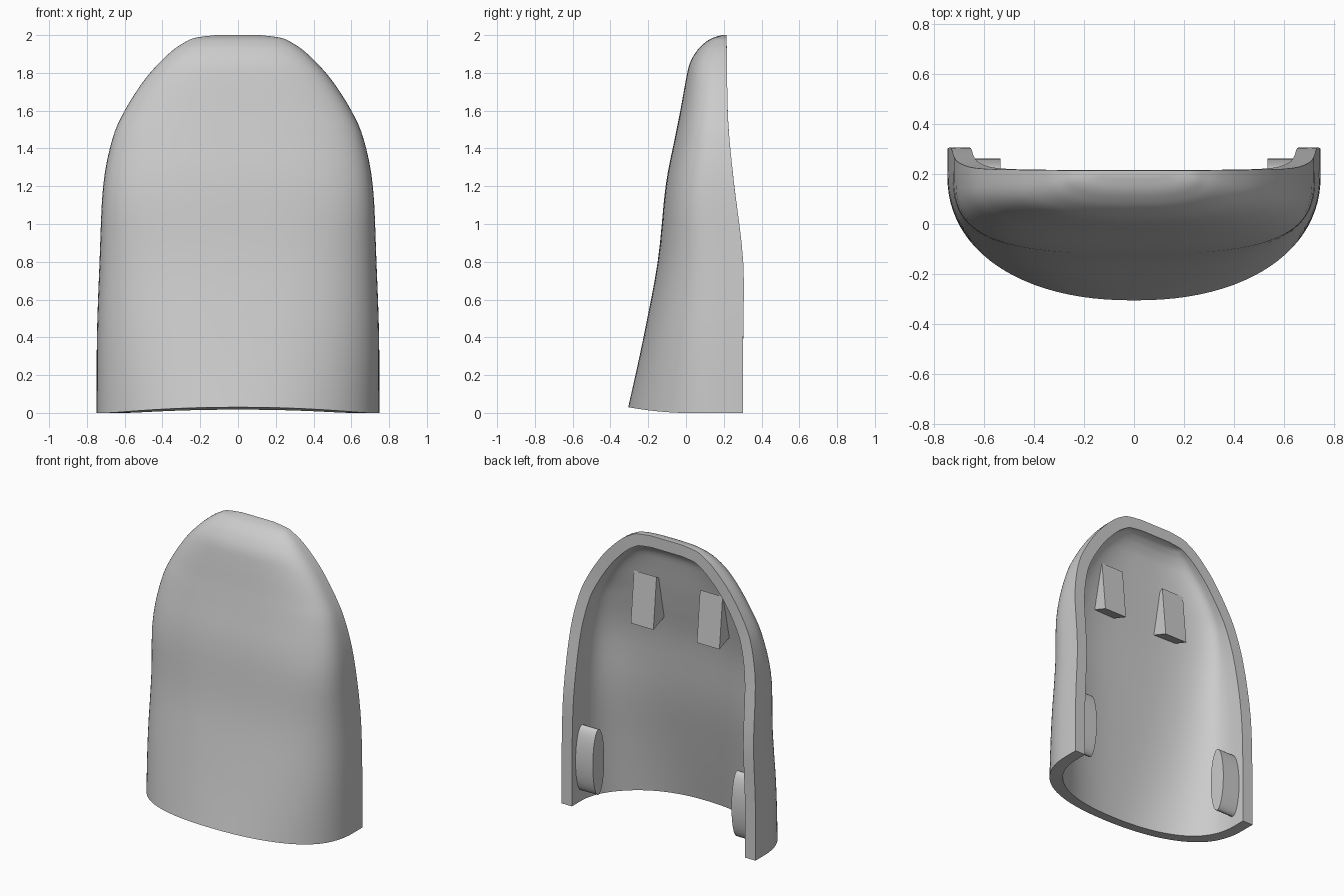
import bpy, bmesh, math
from mathutils import Vector

if "Cube" in bpy.data.objects:
    bpy.data.objects.remove(bpy.data.objects["Cube"])

grey = bpy.data.materials.new("plain grey")
grey.use_nodes = True
grey.diffuse_color = (0.6, 0.6, 0.6, 1)
grey.node_tree.nodes["Principled BSDF"].inputs["Base Color"].default_value = (0.6, 0.6, 0.6, 1)

WALL = 0.08
SEGMENTS = 48


def finish(name, bm, angle=35):
    bmesh.ops.recalc_face_normals(bm, faces=bm.faces)
    mesh = bpy.data.meshes.new(name)
    bm.to_mesh(mesh)
    bm.free()
    mesh.materials.append(grey)
    obj = bpy.data.objects.new(name, mesh)
    bpy.context.collection.objects.link(obj)
    bpy.ops.object.select_all(action="DESELECT")
    obj.select_set(True)
    bpy.context.view_layer.objects.active = obj
    bpy.ops.object.shade_smooth_by_angle(angle=math.radians(angle))
    return obj


# Shell profile: height, half width, front y, back y
KEYS = [Vector(k) for k in (
    (0, .748, -.306, .303), (.4, .747, -.225, .303), (.8, .733, -.15, .303),
    (1.2, .714, -.108, .256), (1.45, .665, -.06, .23), (1.6, .6, -.03, .221),
    (1.75, .505, -.003, .218), (1.85, .42, .02, .217), (1.92, .345, .06, .216),
    (1.96, .285, .1, .215), (1.985, .23, .14, .215), (2, .12, .19, .215))]

# Squareness of the cross-section by height
SQUARENESS = [(0, 2.2), (.6, 2.65), (1.1, 3.1), (1.6, 2.7), (2, 2.7)]


def smooth_rows(keys, steps=4):
    """Catmull-Rom rows through the profile keys."""
    pts = [keys[0] * 2 - keys[1]] + keys + [keys[-1] * 2 - keys[-2]]
    rows = []
    for a, b, c, d in zip(pts, pts[1:], pts[2:], pts[3:]):
        for i in range(steps):
            t = i / steps
            rows.append((b * 2 + (c - a) * t + (a * 2 - b * 5 + c * 4 - d) * t ** 2
                         + (b * 3 - a - c * 3 + d) * t ** 3) / 2)
    return rows + [keys[-1]]


def sample(curve, z):
    """Linear lookup in a list of (z, value) pairs."""
    for (z0, v0), (z1, v1) in zip(curve, curve[1:]):
        if z <= z1 and z1 > z0:
            return v0 + (v1 - v0) * max(0, (z - z0) / (z1 - z0))
    return curve[-1][1]


def offset(curve, side):
    """Move a (z, value) curve inward by the wall thickness."""
    out = []
    for i, (z, v) in enumerate(curve):
        a, b = curve[max(i - 1, 0)], curve[min(i + 1, len(curve) - 1)]
        tangent = Vector((b[0] - a[0], b[1] - a[1])).normalized()
        out.append((z + side * tangent.y * WALL, v - side * tangent.x * WALL))
    return out


outer = smooth_rows(KEYS)
inner_width = offset([(r[0], r[1]) for r in outer], 1)
inner_front = offset([(r[0], r[2]) for r in outer], -1)
back_curve = [(r[0], r[3]) for r in outer]
inner = []
for r in outer:
    z = r[0] * (2 - WALL) / 2
    back = sample(back_curve, z)
    inner.append((z, max(sample(inner_width, z), .1),
                  min(sample(inner_front, z), back - .02), back))


def section(bm, row):
    """Half superellipse with short straight ends at the open back."""
    z, width, front, back = row
    centre = back - 0.17 * (back - front)
    power = 2 / sample(SQUARENESS, z)
    pts = [(-width, back)]
    for i in range(SEGMENTS + 1):
        a = math.pi * i / SEGMENTS
        c, s = math.cos(a), abs(math.sin(a))
        pts.append((-math.copysign(abs(c) ** power, c) * width,
                    centre - s ** power * (centre - front)))
    pts.append((width, back))
    # The bottom edge lifts slightly towards the front
    return [bm.verts.new((x, y, z + 0.03 * (max(-y, 0) / .306) ** 1.8 * max(0, 1 - z / .4)))
            for x, y in pts]


bm = bmesh.new()
skins = [[section(bm, row) for row in rows] for rows in (outer, inner)]
for skin in skins:
    for low, high in zip(skin, skin[1:]):
        for i in range(len(low) - 1):
            bm.faces.new((low[i], low[i + 1], high[i + 1], high[i]))
    bm.faces.new(skin[-1])
out_skin, in_skin = skins
# Bottom edge, back rim and top of the rim
for i in range(len(out_skin[0]) - 1):
    bm.faces.new((out_skin[0][i], out_skin[0][i + 1], in_skin[0][i + 1], in_skin[0][i]))
for k in range(len(out_skin) - 1):
    for e in (0, -1):
        bm.faces.new((out_skin[k][e], out_skin[k + 1][e], in_skin[k + 1][e], in_skin[k][e]))
bm.faces.new((out_skin[-1][0], out_skin[-1][-1], in_skin[-1][-1], in_skin[-1][0]))
finish("curved_shell", bm, 40)


def extrude_x(name, outline, x0, x1):
    """Prism along x from a (y, z) outline."""
    bm = bmesh.new()
    face = bm.faces.new([bm.verts.new((x0, y, z)) for y, z in outline])
    new = bmesh.ops.extrude_face_region(bm, geom=[face])["geom"]
    bmesh.ops.translate(bm, vec=(x1 - x0, 0, 0),
                        verts=[v for v in new if isinstance(v, bmesh.types.BMVert)])
    return finish(name, bm, 30)


# Inner wedges and side pads, mirrored left and right
wedge = [(.12, 1.295), (.085, 1.65), (.04, 1.62), (-.03, 1.35)]
pad = [(.2 + .063 * math.cos(a), .305 + .228 * math.sin(a))
       for a in (math.tau * i / 40 for i in range(40))]
for side, label in ((1, "left"), (-1, "right")):
    extrude_x(label + "_wedge", wedge, side * .168, side * .342)
    extrude_x(label + "_side_pad", pad, side * .535, side * .70)
